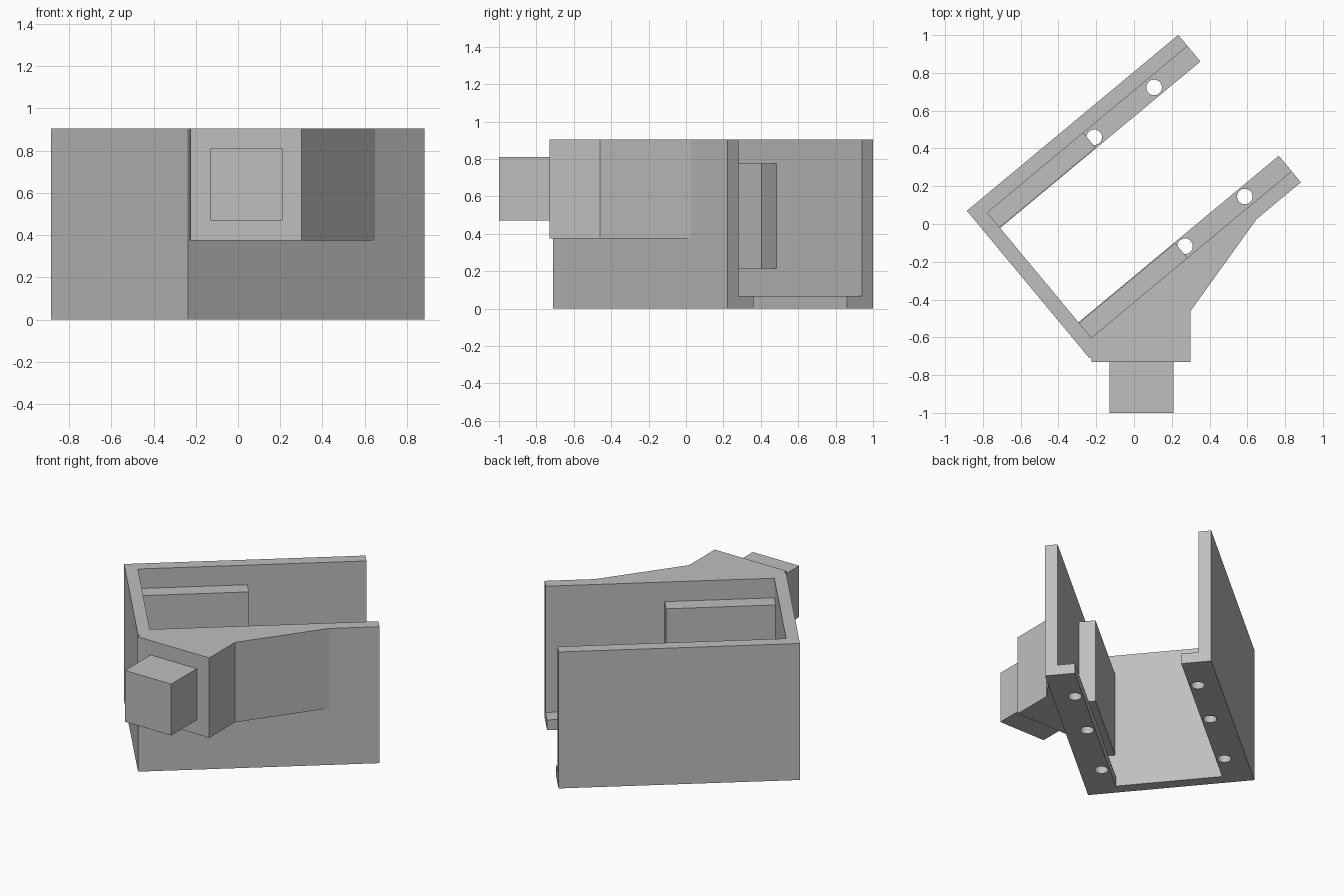
import bpy, bmesh, math
from mathutils import Vector

cube = bpy.data.objects.get("Cube")
if cube:
    bpy.data.objects.remove(cube, do_unlink=True)

grey = bpy.data.materials.new("plain grey")
grey.use_nodes = True
COLOUR = (0.52, 0.52, 0.52, 1)
grey.diffuse_color = COLOUR
grey.node_tree.nodes["Principled BSDF"].inputs["Base Color"].default_value = COLOUR

# Bracket frame: s runs along the side walls, t across the closed end
ANGLE = math.radians(39.75)
CORNER = Vector((-0.885, 0.07))
ALONG = Vector((math.cos(ANGLE), math.sin(ANGLE)))
ACROSS = Vector((math.sin(ANGLE), -math.cos(ANGLE)))
LENGTH, WIDTH, HEIGHT = 1.456, 1.015, 0.905
WALL, LEDGE, LEDGE_TOP = 0.077, 0.183, 0.068


def at(s, t):
    return CORNER + ALONG * s + ACROSS * t


def prism(name, outline, z0, z1):
    bm = bmesh.new()
    base = bm.faces.new([bm.verts.new((p[0], p[1], z0)) for p in outline])
    new = bmesh.ops.extrude_face_region(bm, geom=[base])["geom"]
    bmesh.ops.translate(bm, vec=(0, 0, z1 - z0),
                        verts=[v for v in new if isinstance(v, bmesh.types.BMVert)])
    bmesh.ops.recalc_face_normals(bm, faces=bm.faces)
    mesh = bpy.data.meshes.new(name)
    bm.to_mesh(mesh)
    bm.free()
    mesh.materials.append(grey)
    obj = bpy.data.objects.new(name, mesh)
    bpy.context.collection.objects.link(obj)
    return obj


def box(name, s0, s1, t0, t1, z0, z1):
    return prism(name, [at(s0, t0), at(s1, t0), at(s1, t1), at(s0, t1)], z0, z1)


def combine(target, tool, operation):
    mod = target.modifiers.new(operation, 'BOOLEAN')
    mod.operation, mod.solver, mod.object = operation, 'EXACT', tool
    bpy.context.view_layer.objects.active = target
    bpy.ops.object.modifier_apply(modifier=mod.name)
    bpy.data.objects.remove(tool, do_unlink=True)


# Three-sided wall, open at one end
inner = WIDTH - WALL
bracket = prism("bracket", [at(0, 0), at(LENGTH, 0), at(LENGTH, WALL), at(WALL, WALL),
                            at(WALL, inner), at(LENGTH, inner), at(LENGTH, WIDTH),
                            at(0, WIDTH)], 0, HEIGHT)

# Flared arm mount on the outside of the front wall
mount = prism("arm_mount", [(-0.225, -0.73), (0.30, -0.73), (0.30, -0.46),
                            at(1.151, WIDTH), at(1.151, WIDTH - 0.04),
                            at(0.04, WIDTH - 0.04)], 0.375, HEIGHT)
combine(bracket, mount, 'UNION')

for side in ("left", "right"):
    def across(t):
        return WIDTH - t if side == "left" else t

    # Bottom ledge with three screw holes
    ledge = box(side + "_ledge", WALL / 2, LENGTH, across(WALL / 2), across(LEDGE),
                0, LEDGE_TOP)
    combine(bracket, ledge, 'UNION')
    for s in (0.283, 0.768, 1.18):
        x, y = at(s, across(0.132))
        hole = prism("hole_cutter",
                     [(x + 0.041 * math.cos(a), y + 0.041 * math.sin(a))
                      for a in (math.tau * i / 32 for i in range(32))], -0.05, 0.12)
        hole.hide_render = True
        combine(bracket, hole, 'DIFFERENCE')

    # Raised pad on the inner wall
    box(side + "_inner_pad", WALL, 0.738, across(WALL), across(0.179), 0.215, 0.775)

# Square arm stub
prism("arm_stub", [(-0.13, -1), (0.21, -1), (0.21, -0.73), (-0.13, -0.73)], 0.47, 0.81)

# Smooth the shallow bends of the mount, keep the rest crisp
for o in bpy.context.selected_objects:
    o.select_set(False)
bracket.select_set(True)
bpy.context.view_layer.objects.active = bracket
bpy.ops.object.shade_smooth_by_angle(angle=math.radians(30))
